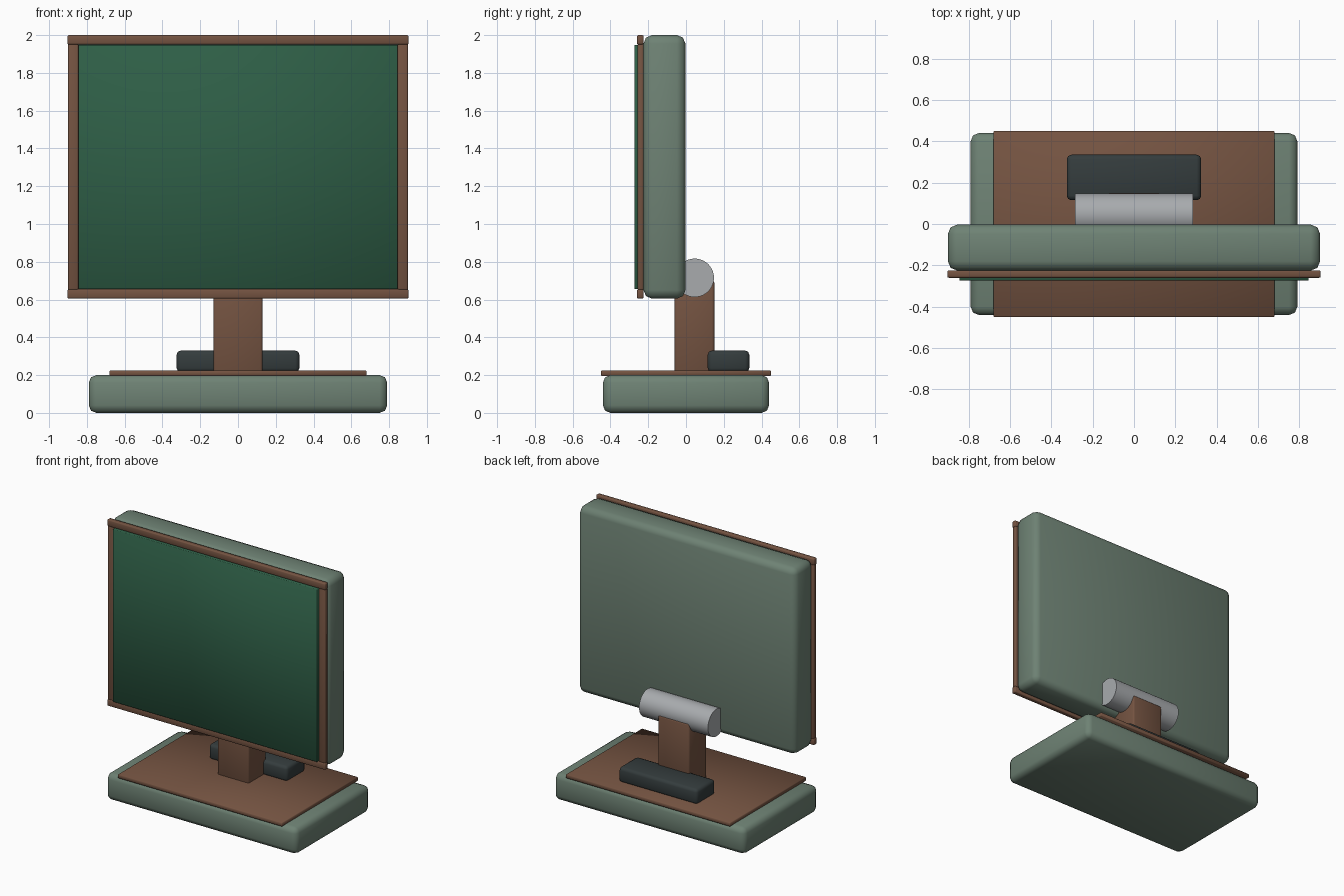
import bpy, math

if "Cube" in bpy.data.objects:
    bpy.data.objects.remove(bpy.data.objects["Cube"])


def material(name, r, g, b):
    def lin(c):
        c /= 255
        return c / 12.92 if c <= 0.04045 else ((c + 0.055) / 1.055) ** 2.4
    m = bpy.data.materials.new(name)
    m.diffuse_color = (lin(r), lin(g), lin(b), 1)
    m.use_nodes = True
    m.node_tree.nodes["Principled BSDF"].inputs["Base Color"].default_value = m.diffuse_color
    return m


SAGE = material("sage_green", 110, 130, 116)
BROWN = material("brown", 116, 83, 65)
GREEN = material("dark_green", 46, 94, 70)
DARK = material("charcoal", 52, 60, 61)
GREY = material("light_grey", 168, 171, 174)


def box(name, lo, hi, mat, bevel=0.0, segments=2):
    """Box between two corners, with optionally rounded edges."""
    bpy.ops.mesh.primitive_cube_add(size=1, location=[(a + b) / 2 for a, b in zip(lo, hi)])
    ob = bpy.context.object
    ob.name = name
    ob.scale = [b - a for a, b in zip(lo, hi)]
    bpy.ops.object.transform_apply(location=False, rotation=False, scale=True)
    ob.data.materials.append(mat)
    if bevel:
        mod = ob.modifiers.new("rounded", 'BEVEL')
        mod.width = bevel
        mod.segments = segments
        bpy.ops.object.modifier_apply(modifier=mod.name)
        bpy.ops.object.shade_smooth_by_angle(angle=math.radians(50))
    return ob


# Stand: base, top plate, rear block and neck
box("base", (-0.79, -0.44, 0), (0.79, 0.44, 0.20), SAGE, 0.04)
box("base_plate", (-0.68, -0.45, 0.195), (0.68, 0.45, 0.225), BROWN, 0.004, 1)
box("rear_block", (-0.325, 0.115, 0.215), (0.325, 0.335, 0.33), DARK, 0.022)
box("neck", (-0.13, -0.06, 0.21), (0.13, 0.15, 0.70), BROWN, 0.012)

# Hinge barrel along x
bpy.ops.mesh.primitive_cylinder_add(vertices=40, radius=0.102, depth=0.57,
                                    location=(0, 0.046, 0.715), rotation=(0, math.pi / 2, 0))
hinge = bpy.context.object
hinge.name = "hinge_barrel"
hinge.data.materials.append(GREY)
bpy.ops.object.shade_smooth_by_angle(angle=math.radians(30))

# Display housing and panel
box("housing", (-0.90, -0.225, 0.605), (0.90, -0.003, 2.0), SAGE, 0.045)
box("screen", (-0.845, -0.273, 0.655), (0.845, -0.21, 1.948), GREEN, 0.003, 1)

# Frame bars round the panel
for name, z in (("frame_bottom", 0.605), ("frame_top", 1.95)):
    box(name, (-0.903, -0.26, z), (0.903, -0.224, z + 0.05), BROWN, 0.008)
for name, s in (("frame_left", -1), ("frame_right", 1)):
    x0, x1 = sorted((s * 0.845, s * 0.90))
    box(name, (x0, -0.256, 0.65), (x1, -0.224, 1.955), BROWN, 0.008)
